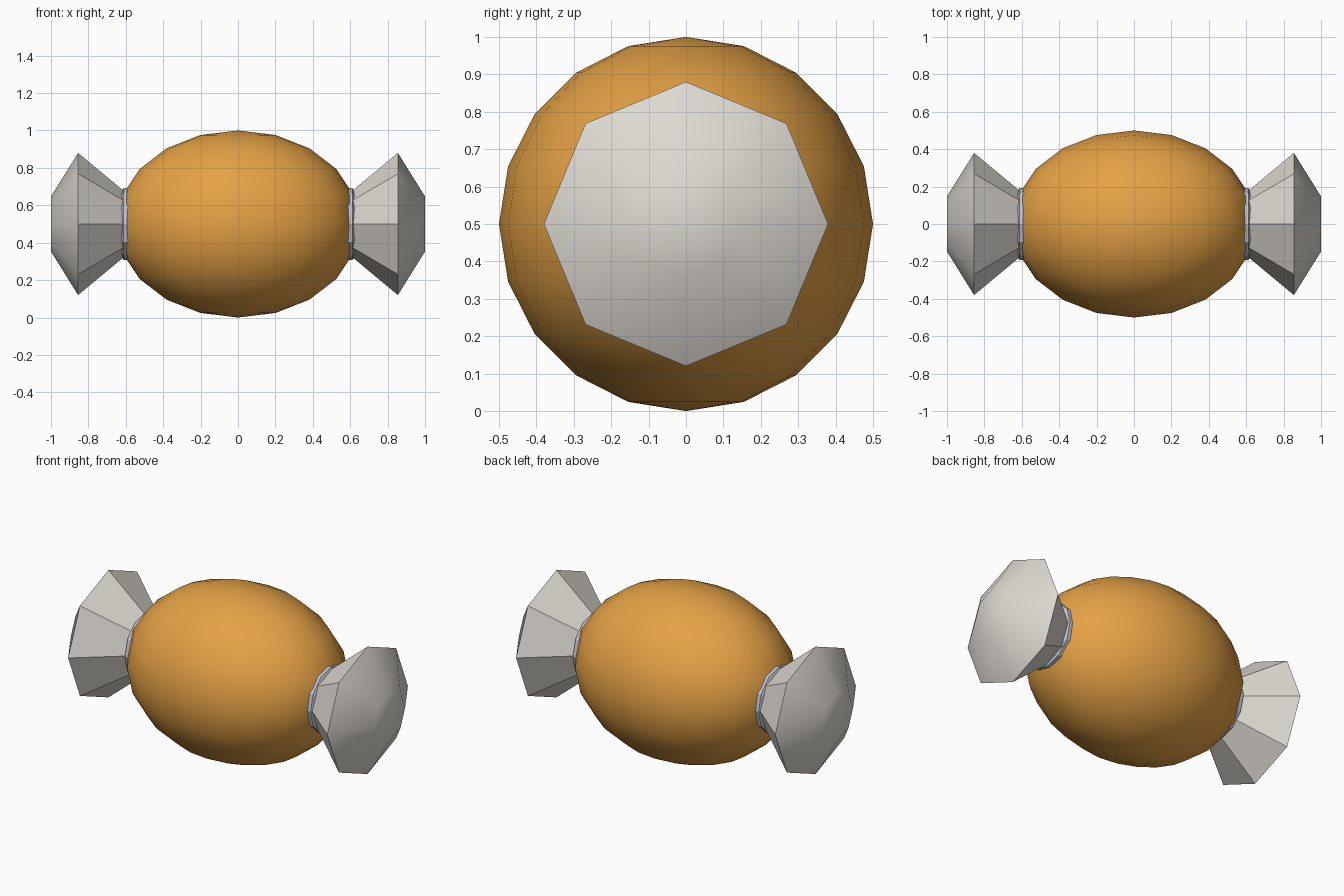
import bpy, bmesh
from math import cos, sin, tau

cube = bpy.data.objects.get("Cube")
if cube:
    bpy.data.objects.remove(cube, do_unlink=True)

CENTRE = (0, 0, 0.5)


def material(name, colour):
    m = bpy.data.materials.new(name)
    m.use_nodes = True
    m.diffuse_color = (*colour, 1)
    m.node_tree.nodes["Principled BSDF"].inputs["Base Color"].default_value = (*colour, 1)
    return m


orange = material("caramel orange", (0.78, 0.36, 0.06))
paper = material("pale wrapper", (0.72, 0.69, 0.64))
tie_grey = material("bluish tie", (0.53, 0.54, 0.64))


def add_object(name, bm, mat):
    bmesh.ops.recalc_face_normals(bm, faces=bm.faces)
    mesh = bpy.data.meshes.new(name)
    bm.to_mesh(mesh)
    bm.free()
    mesh.materials.append(mat)
    ob = bpy.data.objects.new(name, mesh)
    ob.location = CENTRE
    bpy.context.collection.objects.link(ob)
    return ob


def rings_along_x(bm, profile, sides):
    """Vertex rings around the x axis, one for each (x, radius)."""
    return [[bm.verts.new((x, r * cos(tau * i / sides), r * sin(tau * i / sides)))
             for i in range(sides)] for x, r in profile]


def bridge(bm, a, b):
    n = len(a)
    return [bm.faces.new((a[i], a[(i + 1) % n], b[(i + 1) % n], b[i])) for i in range(n)]


# Sweet: a smooth stretched ball
bm = bmesh.new()
bmesh.ops.create_uvsphere(bm, u_segments=20, v_segments=10, radius=0.5)
bmesh.ops.scale(bm, vec=(1.3, 1, 1), verts=bm.verts)
for f in bm.faces:
    f.smooth = True
add_object("candy_body", bm, orange)

for side, s in (("left", 1), ("right", -1)):
    # Flared wrapper end: faceted cone with a softly rounded cap
    bm = bmesh.new()
    neck, rim, tip = rings_along_x(bm, [(s * 0.59, 0.16), (s * 0.855, 0.38), (s, 0.147)], 8)
    bm.faces.new(neck)
    bridge(bm, neck, rim)
    cap = bridge(bm, rim, tip) + [bm.faces.new(tip)]
    for f in cap:
        f.smooth = True
    for a, b in zip(rim, rim[1:] + rim[:1]):
        bm.edges.get((a, b)).smooth = False
    add_object(side + "_wrapper_end", bm, paper)

    # Tie: a thin faceted ring around the neck
    bm = bmesh.new()
    section = [(s * (0.6 + 0.025 * cos(tau * k / 6)), 0.17 + 0.025 * sin(tau * k / 6))
               for k in range(6)]
    loops = rings_along_x(bm, section, 12)
    for a, b in zip(loops, loops[1:] + loops[:1]):
        bridge(bm, a, b)
    add_object(side + "_tie", bm, tie_grey)
